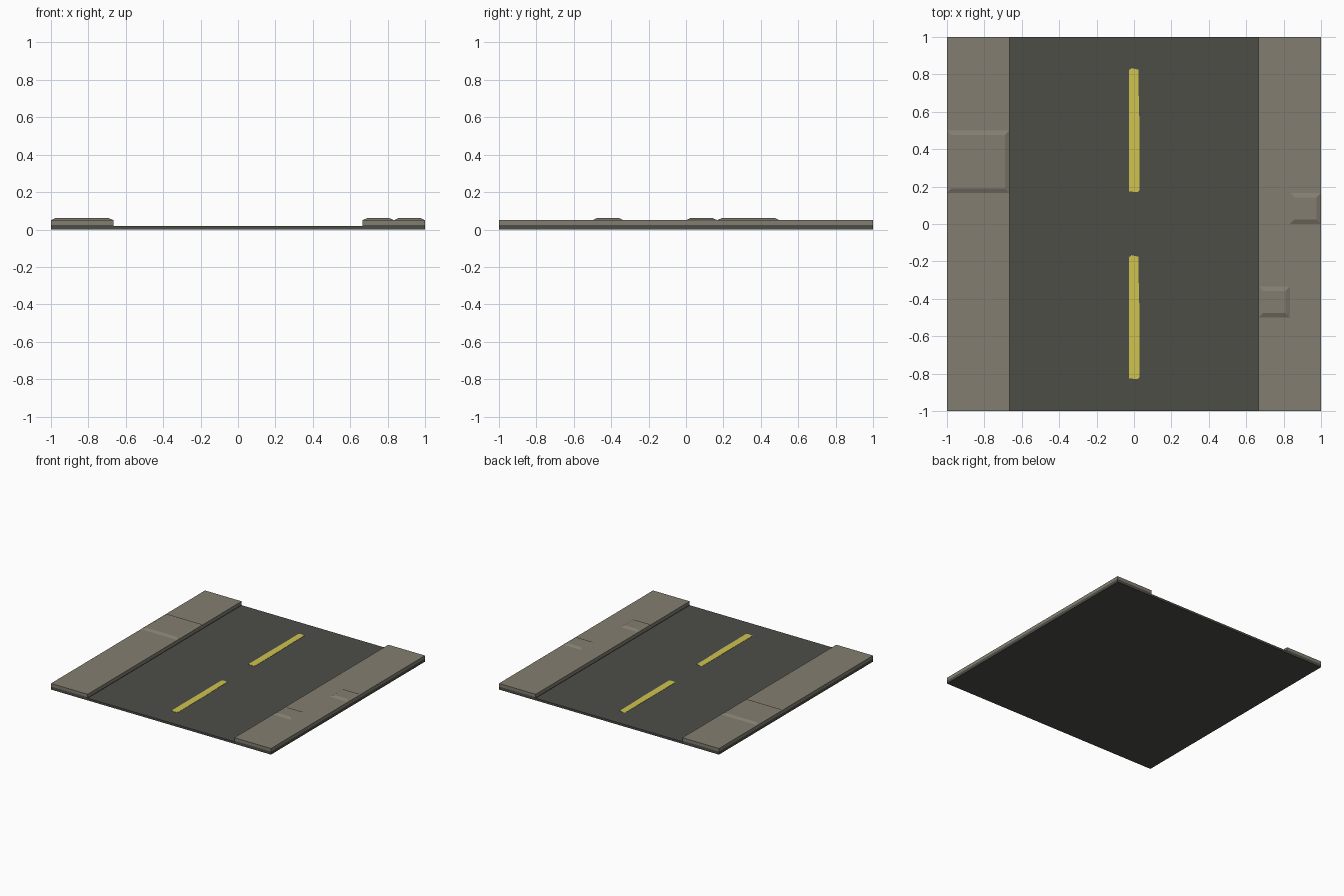
import bpy, bmesh

if "Cube" in bpy.data.objects:
    bpy.data.objects.remove(bpy.data.objects["Cube"])


def material(name, rgb):
    m = bpy.data.materials.new(name)
    m.diffuse_color = (*rgb, 1)
    m.use_nodes = True
    m.node_tree.nodes["Principled BSDF"].inputs["Base Color"].default_value = m.diffuse_color
    return m


asphalt = material("dark asphalt", (0.074, 0.074, 0.064))
stone = material("tan stone", (0.23, 0.208, 0.165))
paint = material("yellow paint", (0.62, 0.55, 0.08))


def prism(name, points, offset, mat, cap_scale=None):
    """Extrude a closed outline by an offset vector."""
    bm = bmesh.new()
    base = bm.faces.new([bm.verts.new(p) for p in points])
    ext = bmesh.ops.extrude_face_region(bm, geom=[base], use_keep_orig=True)
    top = [g for g in ext["geom"] if isinstance(g, bmesh.types.BMVert)]
    bmesh.ops.translate(bm, verts=top, vec=offset)
    # optional inward slope of the cap
    if cap_scale:
        cx = sum(v.co.x for v in top) / len(top)
        cy = sum(v.co.y for v in top) / len(top)
        for v in top:
            v.co.x -= cap_scale if v.co.x > cx else -cap_scale
            v.co.y -= cap_scale if v.co.y > cy else -cap_scale
    bmesh.ops.recalc_face_normals(bm, faces=bm.faces)
    me = bpy.data.meshes.new(name)
    bm.to_mesh(me)
    bm.free()
    me.materials.append(mat)
    ob = bpy.data.objects.new(name, me)
    bpy.context.collection.objects.link(ob)
    return ob


def rect(x0, x1, y0, y1, z):
    return [(x0, y0, z), (x1, y0, z), (x1, y1, z), (x0, y1, z)]


E = 2 / 3       # kerb position
ROAD, BAND, WALK = 0.018, 0.025, 0.05

# Road bed with raised footing under each pavement
profile = [(-1, 0), (1, 0), (1, BAND), (E, BAND), (E, ROAD),
           (-E, ROAD), (-E, BAND), (-1, BAND)]
prism("road_bed", [(x, -1, z) for x, z in profile], (0, 2, 0), asphalt)

# Pavements
for name, x0, x1 in (("left_pavement", -1, -E), ("right_pavement", E, 1)):
    prism(name, rect(x0, x1, -1, 1, BAND), (0, 0, WALK - BAND), stone)

# Raised paving slabs with sloped edges
for i, (x0, x1, y0, y1) in enumerate([(-1, -E, 1 / 6, 0.5),
                                      (5 / 6, 1, 0, 1 / 6),
                                      (E, 5 / 6, -0.5, -1 / 3)]):
    prism(f"raised_slab_{i + 1}", rect(x0, x1, y0, y1, WALK),
          (0, 0, 0.011), stone, 0.024)

# Worn lane dashes
dash = [(-0.028, -0.325), (0.018, -0.33), (0.03, -0.318), (0.03, 0.0),
        (0.025, 0.2), (0.025, 0.325), (-0.012, 0.333), (-0.028, 0.322)]
for name, cy in (("rear_dash", 0.5), ("front_dash", -0.5)):
    prism(name, [(x, y + cy, ROAD) for x, y in dash], (0, 0, 0.002), paint)
